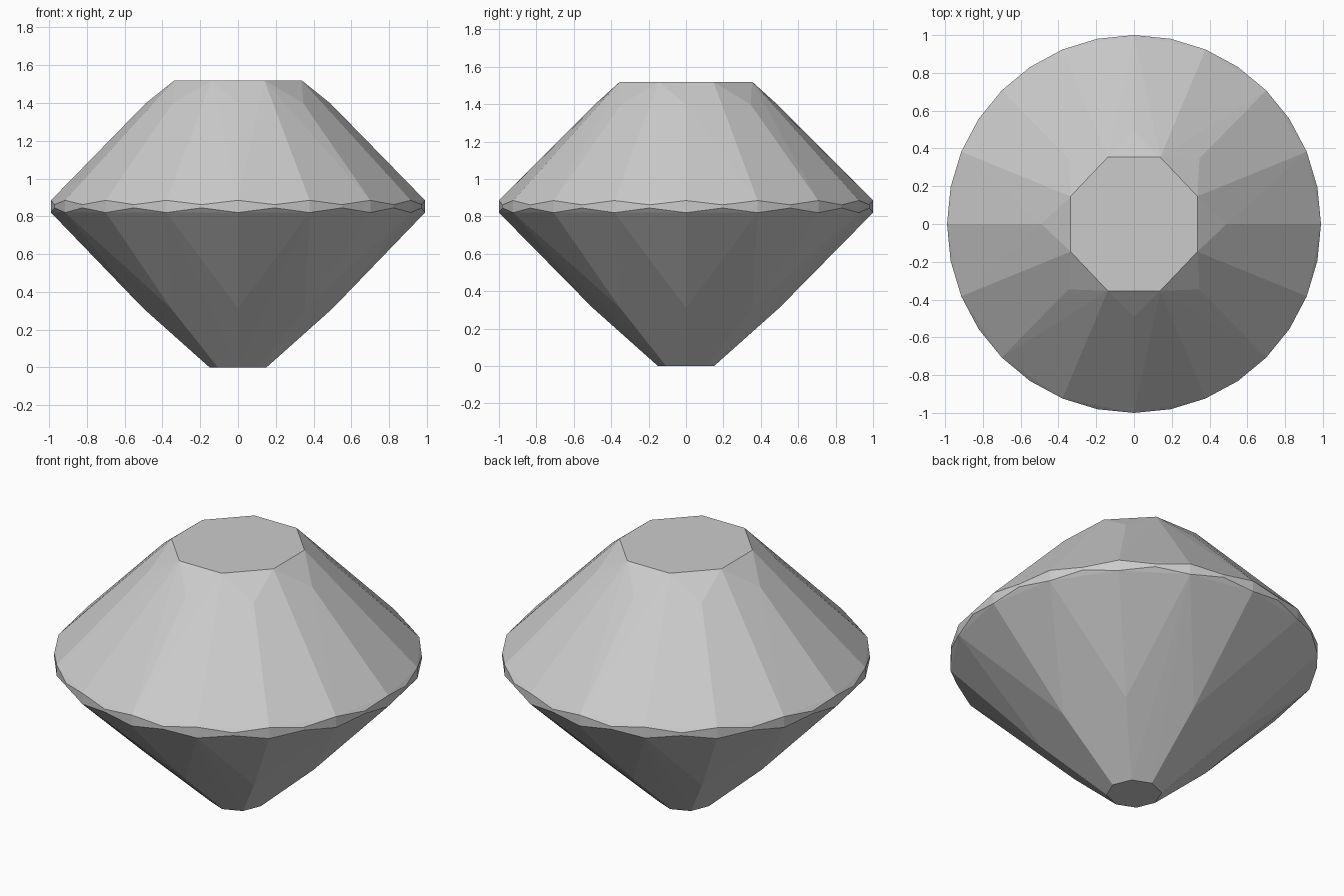
import bpy, bmesh
from math import sin, cos, radians

if "Cube" in bpy.data.objects:
    bpy.data.objects.remove(bpy.data.objects["Cube"])

bm = bmesh.new()


def ring(count, start, r, z, sx=1.0, sy=1.0):
    """Add a ring of evenly spaced points."""
    for i in range(count):
        a = radians(start + 360 * i / count)
        bm.verts.new((r * cos(a) * sx, r * sin(a) * sy, z))


# Culet and lower pavilion corners
ring(8, 0, 0.15, 0.0)
ring(8, 0, 0.50, 0.312)

# Scalloped girdle: tall at facet edges, thin at facet middles
for z_tall, z_thin in ((0.82, 0.845), (0.885, 0.862)):
    ring(16, 0, 1.0, z_tall, sx=0.99)
    ring(16, 11.25, 1.0, z_thin, sx=0.99)

# Star facet corners and flat octagonal table
ring(8, 0, 0.49, 1.397)
ring(8, 22.5, 0.375, 1.52, sx=0.97, sy=1.02)

# Wrap the corners in flat facets and merge coplanar ones
bmesh.ops.convex_hull(bm, input=bm.verts[:])
bmesh.ops.dissolve_limit(bm, angle_limit=radians(0.5), verts=bm.verts[:], edges=bm.edges[:])
bmesh.ops.recalc_face_normals(bm, faces=bm.faces[:])

mesh = bpy.data.meshes.new("cut_gemstone")
bm.to_mesh(mesh)
bm.free()
gem = bpy.data.objects.new("cut_gemstone", mesh)
bpy.context.collection.objects.link(gem)
